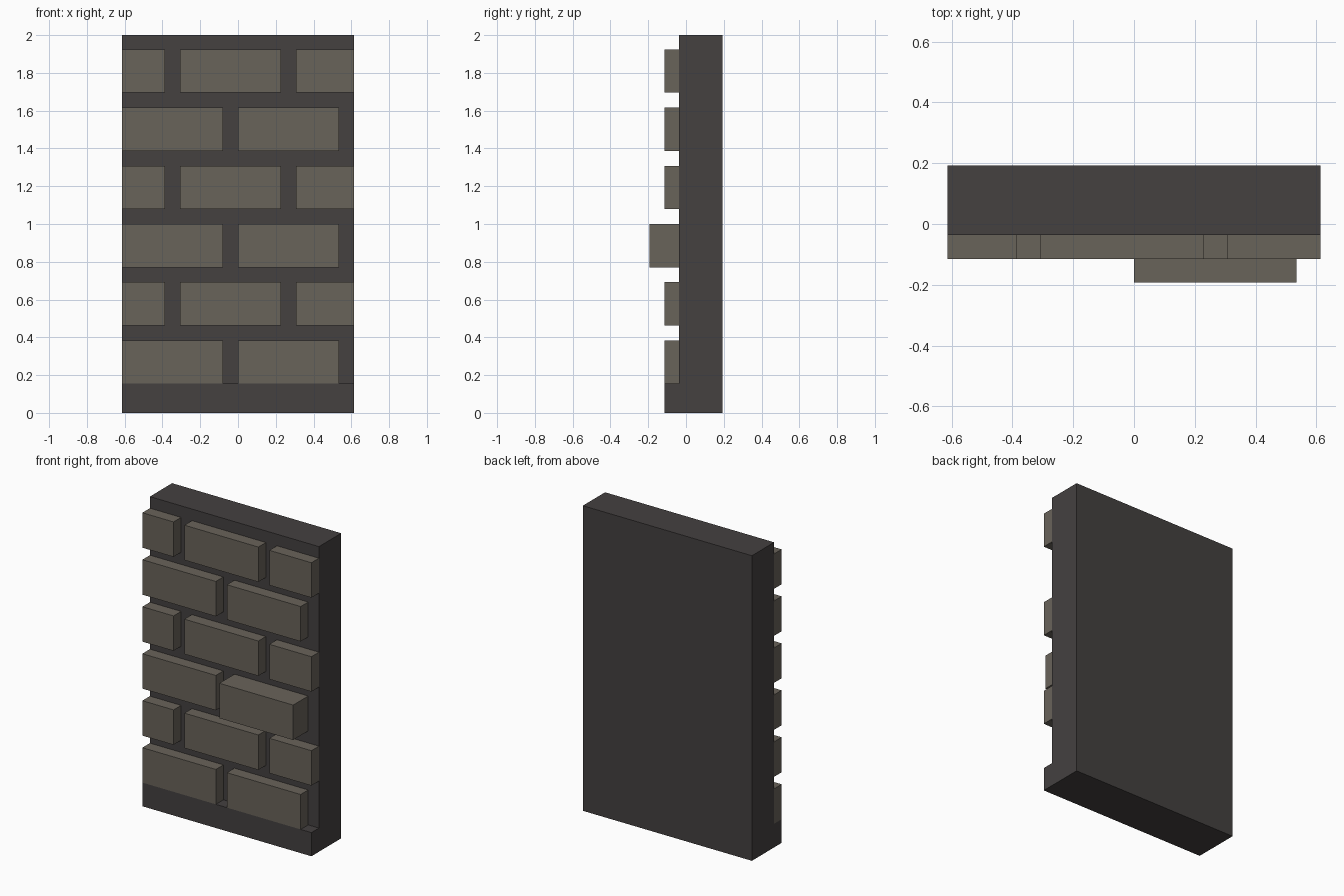
import bpy

cube = bpy.data.objects.get("Cube")
if cube:
    bpy.data.objects.remove(cube, do_unlink=True)


def make_material(name, rgb):
    mat = bpy.data.materials.new(name)
    mat.use_nodes = True
    mat.diffuse_color = (*rgb, 1)
    bsdf = next(n for n in mat.node_tree.nodes if n.type == 'BSDF_PRINCIPLED')
    bsdf.inputs["Base Color"].default_value = (*rgb, 1)
    return mat


def box(name, x, y, z, mat):
    """Add a box spanning the given (low, high) ranges."""
    spans = (x, y, z)
    bpy.ops.mesh.primitive_cube_add(size=1)
    obj = bpy.context.object
    obj.name = name
    for v in obj.data.vertices:
        v.co = [(lo + hi) / 2 + c * (hi - lo) for c, (lo, hi) in zip(v.co, spans)]
    obj.data.materials.append(mat)
    return obj


mortar = make_material("dark mortar", (0.058, 0.052, 0.051))
stone = make_material("warm grey brick", (0.141, 0.125, 0.102))

HALF = 0.613            # half the wall width
BACK, FACE = 0.193, -0.037
BRICK_FACE, PROUD_FACE = -0.115, -0.193
BASE_TOP, PITCH, HEIGHT = 0.155, 0.308, 0.229

# Backing wall and the ledge at its foot
box("wall_slab", (-HALF, HALF), (FACE, BACK), (0, 2), mortar)
box("base_ledge", (-HALF, HALF), (BRICK_FACE, FACE), (0, BASE_TOP), mortar)

# Alternating courses of bricks, with one brick standing proud
long_course = [(-HALF, -0.08), (0.0, 0.535)]
split_course = [(-HALF, -0.387), (-0.308, 0.228), (0.308, HALF)]
for row in range(6):
    bottom = BASE_TOP + row * PITCH
    for i, span in enumerate(split_course if row % 2 else long_course):
        proud = row == 2 and i == 1
        name = "proud_brick" if proud else f"brick_row{row + 1}_{i + 1}"
        front = PROUD_FACE if proud else BRICK_FACE
        box(name, span, (front, FACE), (bottom, bottom + HEIGHT), stone)
